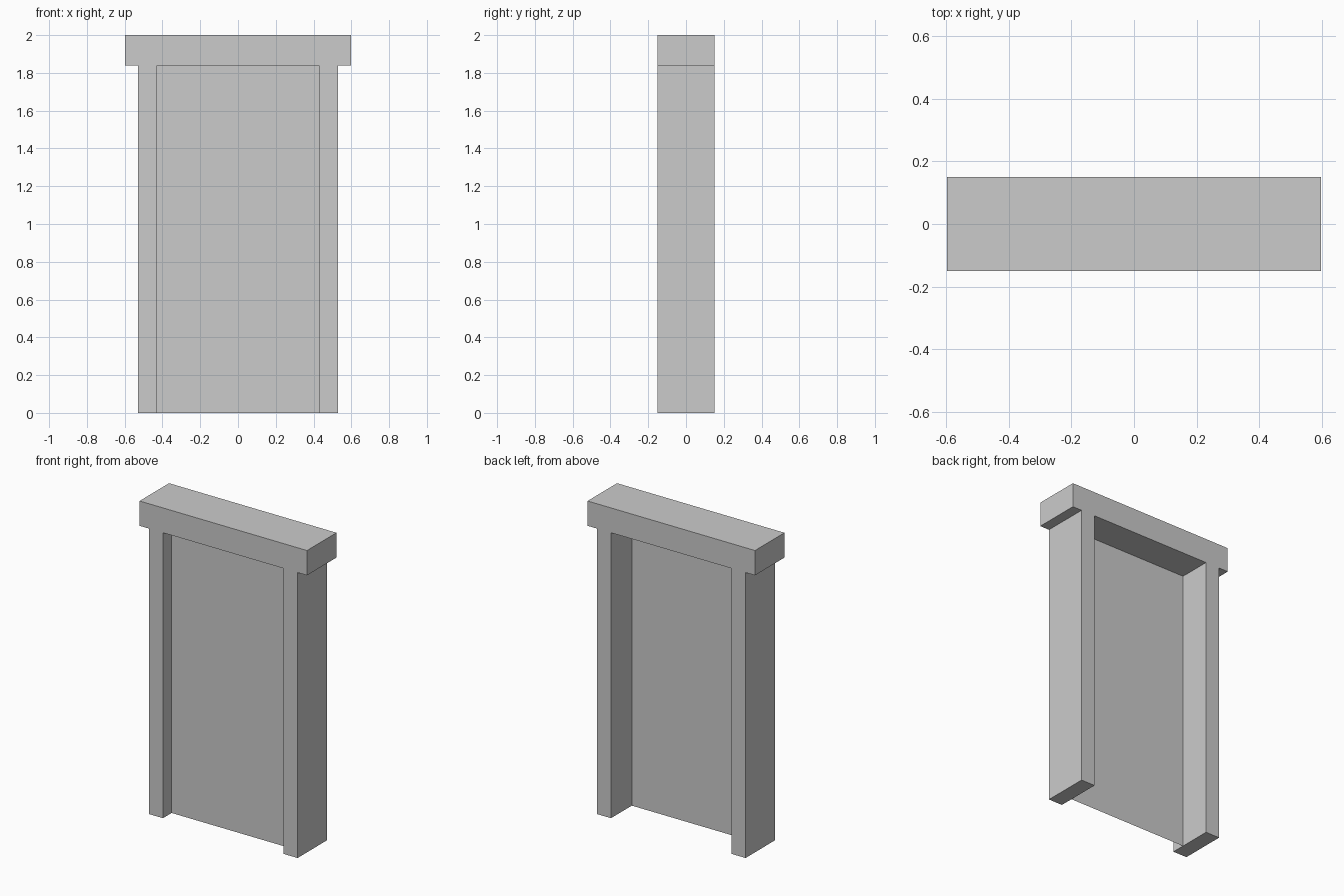
import bpy, bmesh

if "Cube" in bpy.data.objects:
    bpy.data.objects.remove(bpy.data.objects["Cube"])

HALF_DEPTH = 0.15
SPRING = 1.84      # underside of the lintel
PANEL_Y = -0.062   # door leaf sits nearer the front


def make_object(name, bm):
    bmesh.ops.recalc_face_normals(bm, faces=bm.faces)
    mesh = bpy.data.meshes.new(name)
    bm.to_mesh(mesh)
    bm.free()
    obj = bpy.data.objects.new(name, mesh)
    bpy.context.collection.objects.link(obj)
    return obj


# Door frame: jambs and overhanging lintel as one extruded outline
half = [(0.43, SPRING), (0.43, 0), (0.53, 0), (0.53, SPRING), (0.597, SPRING), (0.597, 2.0)]
outline = half + [(-x, z) for x, z in reversed(half)]
bm = bmesh.new()
face = bm.faces.new([bm.verts.new((x, -HALF_DEPTH, z)) for x, z in outline])
result = bmesh.ops.extrude_face_region(bm, geom=[face], use_keep_orig=True)
moved = [v for v in result["geom"] if isinstance(v, bmesh.types.BMVert)]
bmesh.ops.translate(bm, verts=moved, vec=(0, 2 * HALF_DEPTH, 0))
make_object("door_frame", bm)

# Door leaf: a single flat sheet filling the opening
bm = bmesh.new()
corners = [(-0.43, 0), (0.43, 0), (0.43, SPRING), (-0.43, SPRING)]
bm.faces.new([bm.verts.new((x, PANEL_Y, z)) for x, z in corners])
make_object("door_panel", bm)
